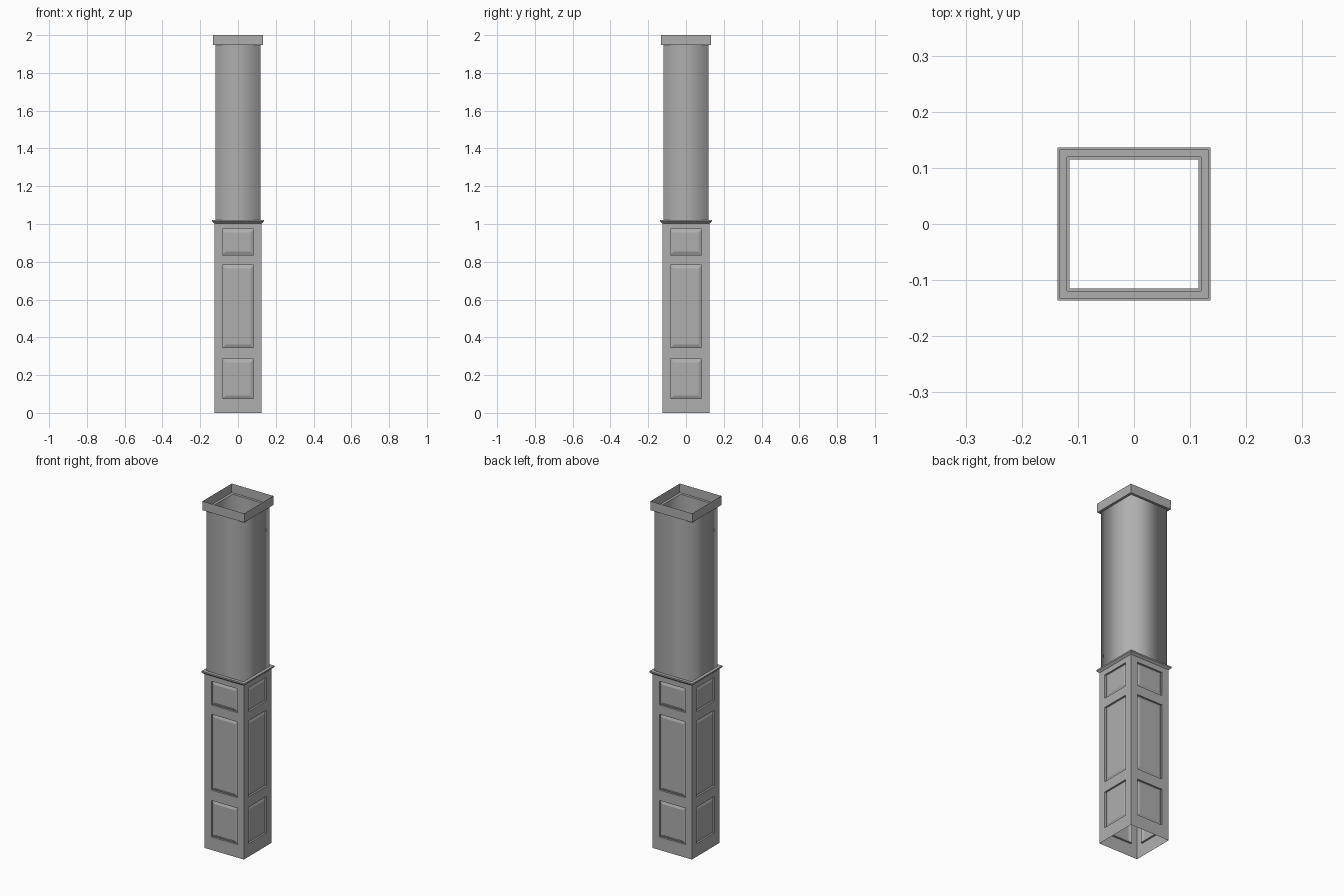
import bpy, bmesh
from mathutils import Matrix
from math import pi

if "Cube" in bpy.data.objects:
    bpy.data.objects.remove(bpy.data.objects["Cube"])

# Dark grey paint shared by every part
paint = bpy.data.materials.new("dark_grey_paint")
paint.diffuse_color = (0.43, 0.43, 0.43, 1)
paint.use_nodes = True
paint.node_tree.nodes["Principled BSDF"].inputs["Base Color"].default_value = paint.diffuse_color


def make_object(name, bm, smooth=False):
    bmesh.ops.remove_doubles(bm, verts=bm.verts, dist=0.0001)
    for f in bm.faces:
        f.smooth = smooth
    mesh = bpy.data.meshes.new(name)
    bm.to_mesh(mesh)
    bm.free()
    mesh.materials.append(paint)
    obj = bpy.data.objects.new(name, mesh)
    bpy.context.collection.objects.link(obj)
    return obj


def square_loft(name, profile, smooth=False):
    """Open square shell through (half width, height) points."""
    bm = bmesh.new()
    rings = [[bm.verts.new((sx * r, sy * r, z))
              for sx, sy in ((-1, -1), (1, -1), (1, 1), (-1, 1))]
             for r, z in profile]
    for a, b in zip(rings, rings[1:]):
        for i in range(4):
            j = (i + 1) % 4
            bm.faces.new((a[i], a[j], b[j], b[i]))
    return make_object(name, bm, smooth)


# Panelled base: four walls, each with three recessed, raised-field panels
HALF = 0.125
xs = [-HALF, -0.083, 0.083, HALF]
zs = [0, 0.075, 0.285, 0.345, 0.782, 0.836, 0.973, 1.003]
bm = bmesh.new()
panels = []
for side in range(4):
    turn = Matrix.Rotation(side * pi / 2, 4, 'Z')
    grid = [[bm.verts.new(turn @ Matrix.Translation((x, -HALF, z)).translation)
             for x in xs] for z in zs]
    for r in range(len(zs) - 1):
        for c in range(3):
            f = bm.faces.new((grid[r][c], grid[r][c + 1],
                              grid[r + 1][c + 1], grid[r + 1][c]))
            if c == 1 and r % 2 == 1:
                panels.append(f)
bm.normal_update()
bmesh.ops.inset_individual(bm, faces=panels, thickness=0.0005, depth=-0.010)
bm.normal_update()
bmesh.ops.inset_individual(bm, faces=panels, thickness=0.024, depth=0.007)
make_object("panelled_base", bm)

# Moulded ledge between base and shaft, its top running inside the shaft
square_loft("ledge_moulding", [(0.125, 1.003), (0.1365, 1.013),
                               (0.1365, 1.021), (0.115, 1.021)])

# Plain upper shaft, softly shaded round its corners
square_loft("shaft", [(0.119, 1.021), (0.119, 1.948)], smooth=True)

# Cap band, open at the top
square_loft("cap_band", [(0.119, 1.948), (0.133, 1.948), (0.133, 2.0)])
